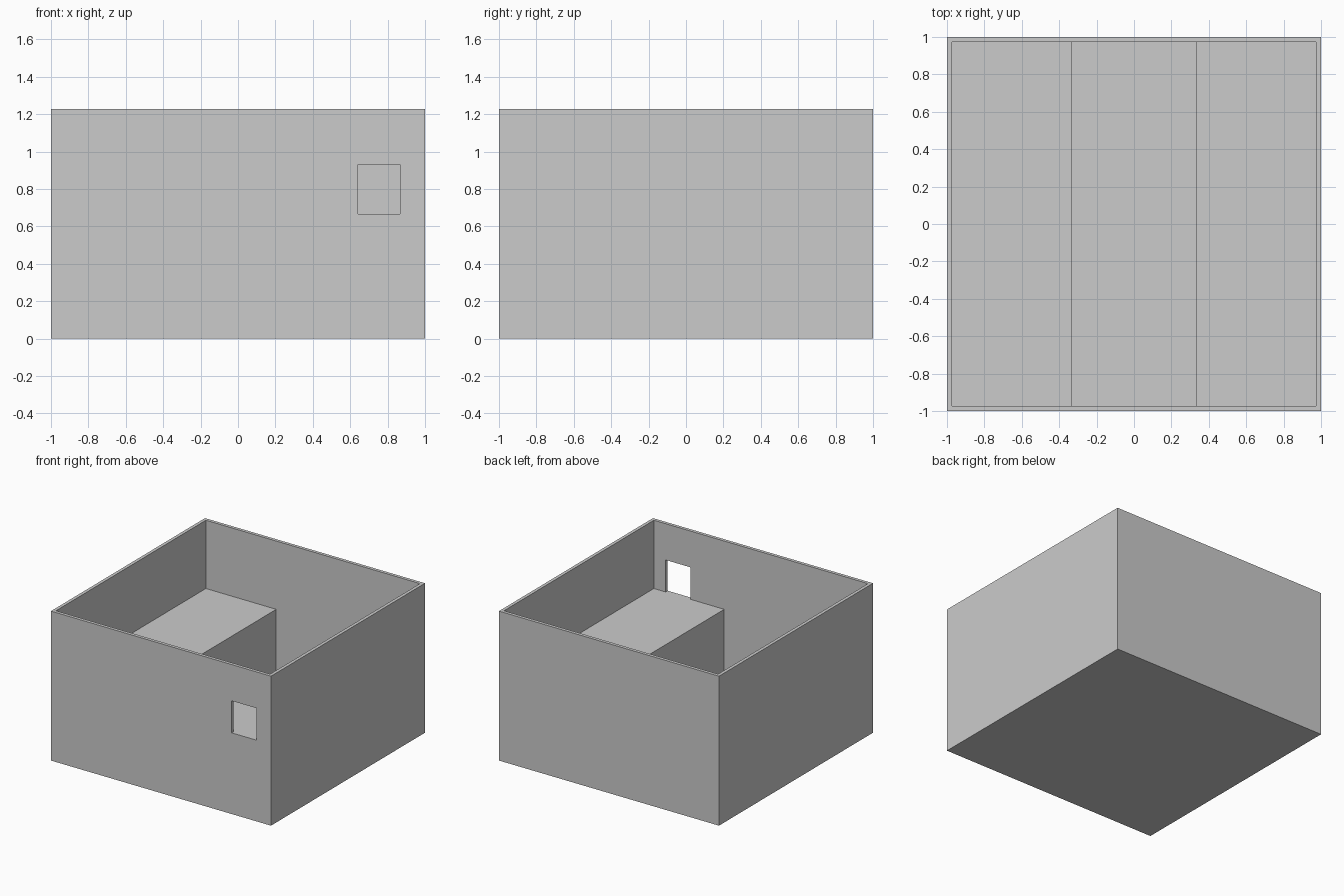
import bpy

if "Cube" in bpy.data.objects:
    bpy.data.objects.remove(bpy.data.objects["Cube"])

T = 0.027      # wall thickness
H = 1.228      # overall height
DECK = 0.667   # height of the raised side decks


def box(name, lo, hi):
    size = [b - a for a, b in zip(lo, hi)]
    mid = [(a + b) / 2 for a, b in zip(lo, hi)]
    bpy.ops.mesh.primitive_cube_add(size=1, location=mid)
    ob = bpy.context.object
    ob.name = name
    ob.scale = size
    bpy.ops.object.transform_apply(location=True, rotation=False, scale=True)
    return ob


def cut(target, name, lo, hi):
    cutter = box(name, lo, hi)
    mod = target.modifiers.new(name, 'BOOLEAN')
    mod.operation = 'DIFFERENCE'
    mod.solver = 'EXACT'
    mod.object = cutter
    bpy.context.view_layer.objects.active = target
    bpy.ops.object.modifier_apply(modifier=mod.name)
    bpy.data.objects.remove(cutter, do_unlink=True)


# Outer shell
room = box("open_room", (-1, -1, 0), (1, 1, H))
I = 1 - T

# Upper space above the two decks
cut(room, "upper_space", (-I, -I, DECK), (I, I, H + 0.5))

# Sunken channel running front to back between the decks
cut(room, "channel", (-0.334, -I, T), (0.334, I, H + 0.5))

# Window in the front wall, sill flush with the deck
cut(room, "window", (0.642, -1.2, DECK), (0.867, -0.9, 0.93))
